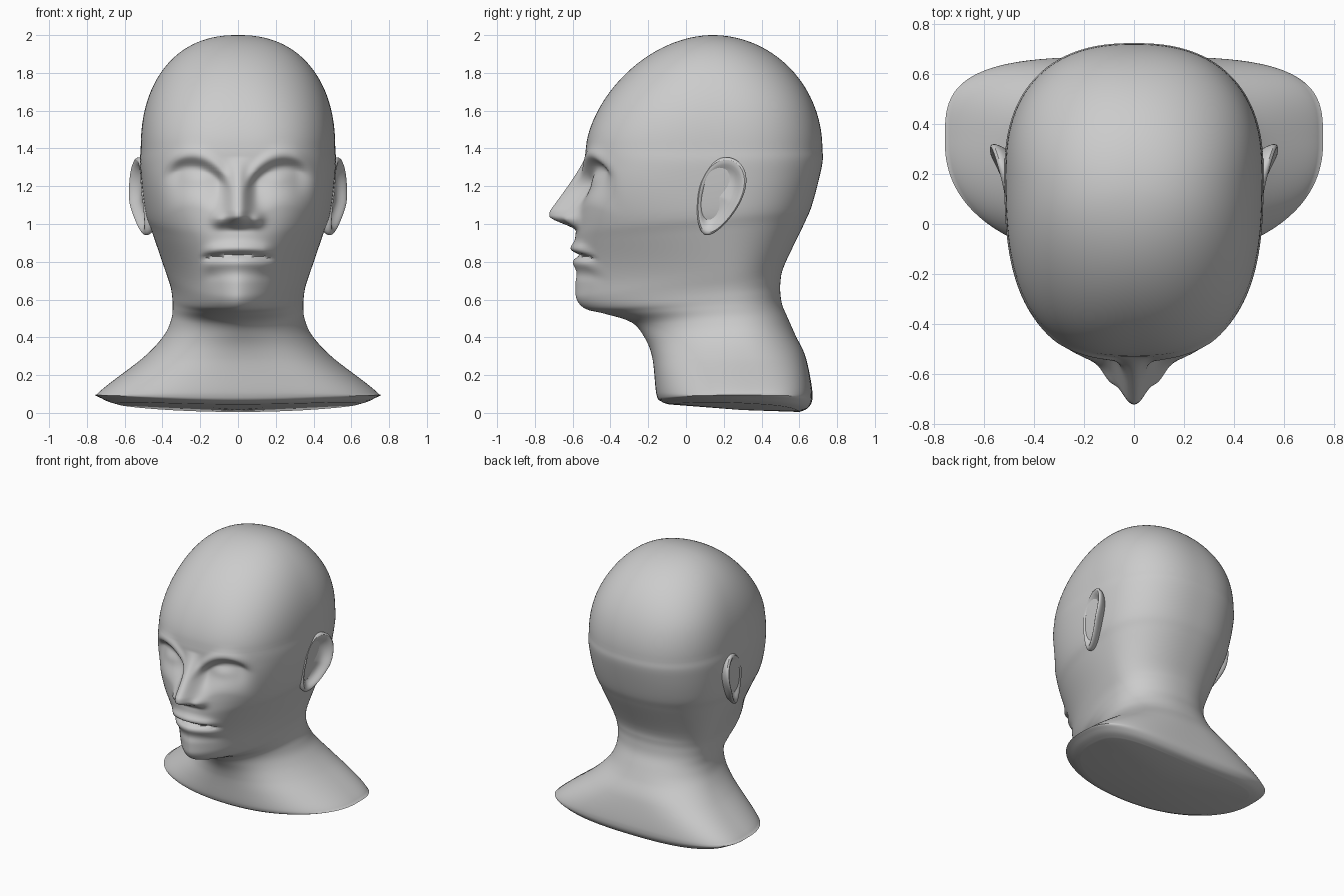
import bpy, bmesh, math
from math import sin, cos, pi, exp

if "Cube" in bpy.data.objects:
    bpy.data.objects.remove(bpy.data.objects["Cube"])

# Sections from base to brow: front y, front z, back y, back z, half width
SECTIONS = [
    (-.09, .045, .60, .005, .64),
    (-.13, .06, .65, .03, .72),
    (-.157, .10, .67, .10, .745),
    (-.178, .29, .635, .29, .505),
    (-.22, .40, .58, .41, .395),
    (-.29, .48, .54, .50, .354),
    (-.43, .525, .51, .57, .346),
    (-.53, .55, .50, .63, .348),
    (-.578, .60, .50, .69, .357),
    (-.585, .68, .52, .78, .385),
    (-.587, .90, .625, 1.0, .457),
    (-.575, 1.02, .67, 1.11, .493),
    (-.54, 1.28, .72, 1.31, .518),
    (-.53, 1.40, .722, 1.40, .515),
]
SEGMENTS = 160


def smoothstep(a, b, v):
    t = min(1, max(0, (v - a) / (b - a)))
    return t * t * (3 - 2 * t)


def bump(v, centre, size):
    return exp(-((v - centre) / size) ** 2)


def catmull(p0, p1, p2, p3, t):
    return [.5 * (2 * b + (c - a) * t + (2 * a - 5 * b + 4 * c - d) * t * t
                  + (3 * b - a - 3 * c + d) * t ** 3)
            for a, b, c, d in zip(p0, p1, p2, p3)]


def relief(x, z):
    """How far the face stands forward of the plain head."""
    x = abs(x)
    # nose: sloping bridge, undercut tip, wider toward the bottom
    slope = min(1, max(0, (1.355 - z) / .285)) ** 1.15
    width = .082 - .032 * smoothstep(1.05, 1.3, z)
    d = .152 * slope * smoothstep(.96, 1.045, z) * exp(-(x / width) ** 2)
    d += .035 * bump(x, .1, .035) * bump(z, 1.02, .035)
    # eye sockets below the brow, with closed lids
    under = 1.36 - 3 * (x - .25) ** 2 - z
    window = smoothstep(.02, .11, x) * (1 - smoothstep(.3, .42, x))
    d -= .05 * window * smoothstep(0, .07, under) * (1 - smoothstep(.07, .27, under))
    d += .012 * window * bump(under, -.015, .03)
    d += .012 * bump(x, .21, .08) * bump(z, 1.24, .04)
    # lips
    zm = z + .5 * x * x
    window = 1 - smoothstep(.13, .215, x)
    d += window * (.024 * bump(zm, .872, .03) - .032 * bump(zm, .836, .014)
                   + .012 * bump(zm, .795, .025) - .008 * bump(zm, .735, .03))
    return d


def section(bm, key):
    yf, zf, yb, zb, w = key
    # widest point and roundness follow the height
    yc = .33 - .11 * smoothstep(.2, .6, zf) - .02 * smoothstep(.6, 1, zf) - .06 * smoothstep(1.4, 2, zf)
    nf = (2.2 - .55 * smoothstep(.2, .58, zf) + 1.1 * smoothstep(.65, 1.28, zf)
          - .7 * smoothstep(1.35, 2, zf))
    nb = 3.4 - 1.2 * smoothstep(.1, .45, zf) + .2 * smoothstep(.6, 1.2, zf) - .3 * smoothstep(1.6, 2, zf)
    lift = .04 * (1 - smoothstep(.055, .1, zf))
    verts = []
    for i in range(SEGMENTS):
        t = 2 * pi * i / SEGMENTS
        a = t - .5 * sin(t)                       # finer at the face
        u, v = sin(a), -cos(a)
        n = nf if v < 0 else nb
        r = (abs(u) ** n + abs(v) ** n) ** (-1 / n)
        x = w * r * u
        y = yc + r * v * ((yc - yf) if v < 0 else (yb - yc))
        z = zf + (zb - zf) * (y - yf) / (yb - yf) + lift * (x / .75) ** 2
        if y < 0 and .68 < z < 1.5:
            y -= relief(x, z) * smoothstep(0, .15, -y)
        verts.append(bm.verts.new((x, y, z)))
    return verts


def crown(t):
    """Dome section at height fraction t above the brow."""
    z = 1.4 + .6 * t
    front = .14 - .67 * (1 - t ** 1.6) ** (1 / 1.9)
    back = .14 + .582 * (1 - t ** 2) ** .5
    return front, z, back, z, .515 * (1 - t ** 2.2) ** (1 / 2.3)


def bridge(bm, a, b):
    n = len(a)
    for i in range(n):
        j = (i + 1) % n
        bm.faces.new((a[i], a[j], b[j], b[i]))


def fan(bm, ring, point):
    tip = bm.verts.new(point)
    for i in range(len(ring)):
        bm.faces.new((ring[i], ring[(i + 1) % len(ring)], tip))


def finish(bm, name):
    bmesh.ops.recalc_face_normals(bm, faces=bm.faces)
    mesh = bpy.data.meshes.new(name)
    bm.to_mesh(mesh)
    bm.free()
    obj = bpy.data.objects.new(name, mesh)
    bpy.context.collection.objects.link(obj)
    bpy.ops.object.select_all(action='DESELECT')
    obj.select_set(True)
    bpy.context.view_layer.objects.active = obj
    bpy.ops.object.shade_smooth_by_angle(angle=math.radians(60))
    return obj


# Head, neck and shoulder base
bm = bmesh.new()
keys = SECTIONS + [crown(.2)]
loops = []
for k in range(len(SECTIONS) - 1):
    around = [keys[max(0, k + o)] for o in (-1, 0, 1, 2)]
    steps = max(5, round((keys[k + 1][1] - keys[k][1]) / .011))
    loops += [section(bm, catmull(*around, s / steps)) for s in range(steps)]
loops += [section(bm, crown(sin(pi / 2 * s / 30))) for s in range(30)]
for a, b in zip(loops, loops[1:]):
    bridge(bm, a, b)
fan(bm, loops[-1], (0, .14, 2.0))
fan(bm, loops[0], (0, .3, .015))
finish(bm, "head")

# Ears: a rolled rim around a shallow bowl, mirrored
EAR = [(.62, -.07), (.86, -.035), (1.0, 0), (1.02, .022), (.95, .036), (.82, .026),
       (.68, 0), (.5, -.012), (.25, -.012)]
TILT = math.radians(-20)


def ear_point(scale, out, a):
    v = .215 * scale * sin(a)
    u = .115 * scale * cos(a) * (1 + 1.3 * v)
    y = .175 + u * cos(TILT) - v * sin(TILT)
    z = 1.145 + u * sin(TILT) + v * cos(TILT)
    x = .513 + out + .28 * u + (.22 * v if v < 0 else .02 * v)
    return x, y, z


bm = bmesh.new()
loops = [[bm.verts.new(ear_point(s, o, 2 * pi * i / 32)) for i in range(32)] for s, o in EAR]
for a, b in zip(loops, loops[1:]):
    bridge(bm, a, b)
fan(bm, loops[-1], ear_point(0, -.01, 0))
ear = finish(bm, "ears")
ear.modifiers.new("Mirror", 'MIRROR')
ear.modifiers.new("Subdivision", 'SUBSURF').levels = 1
